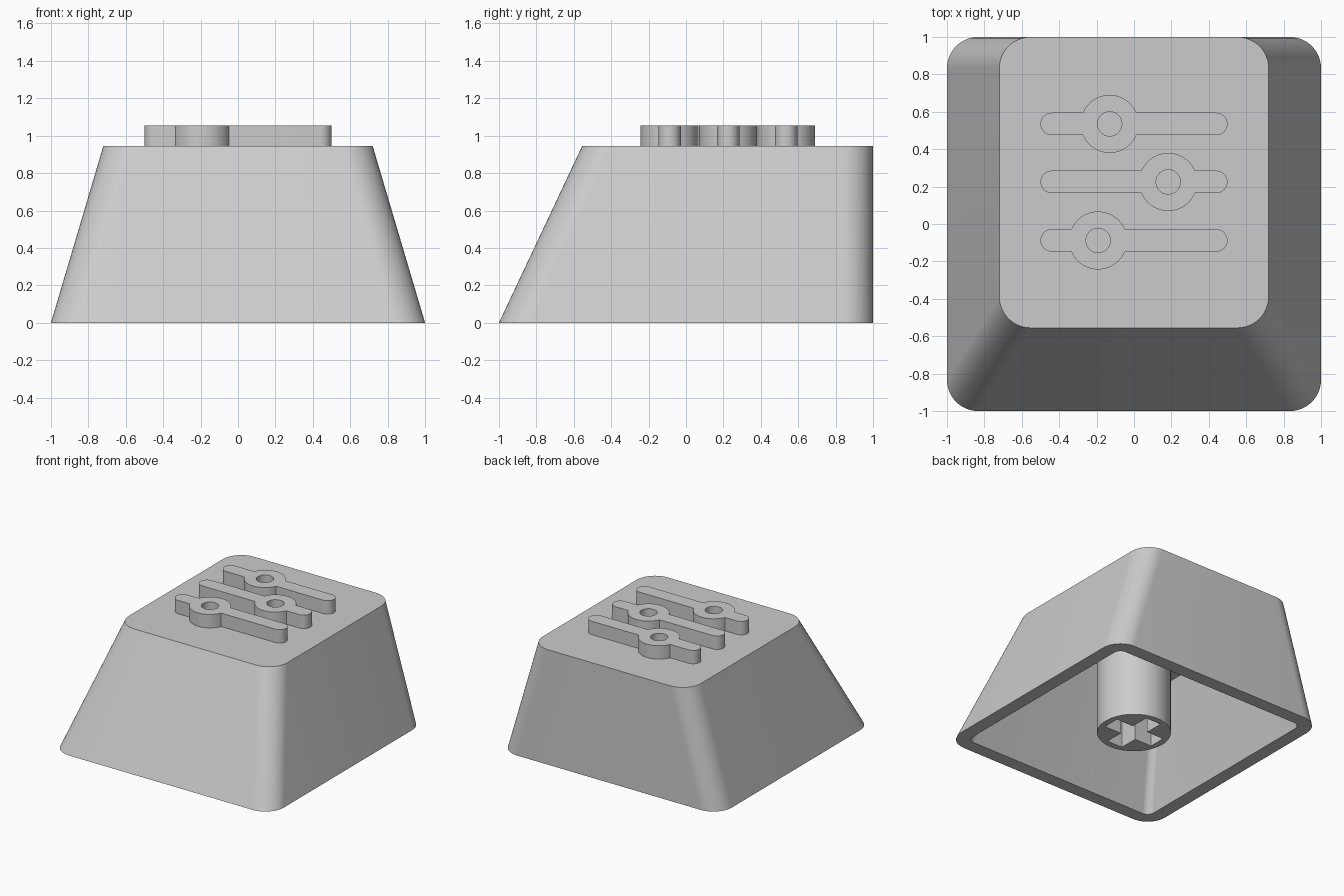
import bpy, bmesh
from math import sin, cos, pi, asin

cube = bpy.data.objects.get("Cube")
if cube:
    bpy.data.objects.remove(cube, do_unlink=True)

# Single plastic colour
plastic = bpy.data.materials.new("grey_plastic")
plastic.use_nodes = True
grey = (0.6, 0.6, 0.6, 1)
plastic.diffuse_color = grey
plastic.node_tree.nodes["Principled BSDF"].inputs["Base Color"].default_value = grey


def arc(cx, cy, r, a0, a1, steps):
    return [(cx + r * cos(a0 + (a1 - a0) * i / steps),
             cy + r * sin(a0 + (a1 - a0) * i / steps)) for i in range(steps + 1)]


def circle(cx, cy, r, steps=64):
    return arc(cx, cy, r, 0, 2 * pi, steps)[:-1]


def rounded_rect(half_x, y0, y1, r, z):
    """Closed loop of points, the same count for every size."""
    corners = [(half_x - r, y1 - r), (r - half_x, y1 - r),
               (r - half_x, y0 + r), (half_x - r, y0 + r)]
    return [(x, y, z) for i, (cx, cy) in enumerate(corners)
            for x, y in arc(cx, cy, r, i * pi / 2, (i + 1) * pi / 2, 12)]


def finish(obj):
    bpy.ops.object.select_all(action='DESELECT')
    obj.select_set(True)
    bpy.context.view_layer.objects.active = obj
    if obj.type == 'CURVE':
        bpy.ops.object.convert(target='MESH')
    obj = bpy.context.view_layer.objects.active
    bm = bmesh.new()
    bm.from_mesh(obj.data)
    bmesh.ops.remove_doubles(bm, verts=bm.verts, dist=0.0001)
    bmesh.ops.recalc_face_normals(bm, faces=bm.faces)
    bm.to_mesh(obj.data)
    bm.free()
    obj.data.materials.clear()
    obj.data.materials.append(plastic)
    bpy.ops.object.shade_smooth_by_angle(angle=pi / 6)


def loft(name, loops):
    """Skin consecutive loops and cap both ends."""
    bm = bmesh.new()
    rings = [[bm.verts.new(p) for p in loop] for loop in loops]
    for a, b in zip(rings, rings[1:]):
        for i in range(len(a)):
            j = (i + 1) % len(a)
            bm.faces.new((a[i], a[j], b[j], b[i]))
    bm.faces.new(rings[0])
    bm.faces.new(rings[-1])
    mesh = bpy.data.meshes.new(name)
    bm.to_mesh(mesh)
    bm.free()
    obj = bpy.data.objects.new(name, mesh)
    bpy.context.collection.objects.link(obj)
    finish(obj)


def extrude_outline(name, outlines, z0, z1):
    """Solid from flat outlines; inner outlines become holes."""
    curve = bpy.data.curves.new(name, 'CURVE')
    curve.dimensions = '2D'
    curve.fill_mode = 'BOTH'
    curve.extrude = (z1 - z0) / 2
    for pts in outlines:
        spline = curve.splines.new('POLY')
        spline.points.add(len(pts) - 1)
        for p, (x, y) in zip(spline.points, pts):
            p.co = (x, y, 0, 1)
        spline.use_cyclic_u = True
    obj = bpy.data.objects.new(name, curve)
    obj.location.z = (z0 + z1) / 2
    bpy.context.collection.objects.link(obj)
    finish(obj)


# Hollow cap: cavity ceiling, cavity mouth, outer foot, outer top
TOP = 0.945
loft("key_shell", [
    rounded_rect(0.64, -0.49, 0.89, 0.06, 0.835),
    rounded_rect(0.89, -0.89, 0.89, 0.06, 0),
    rounded_rect(1, -1, 1, 0.167, 0),
    rounded_rect(0.72, -0.555, 1, 0.167, TOP)])

# Stem with a cross-shaped socket, closed part way up
L, W = 0.226, 0.07
cross = [(L, W), (W, W), (W, L)]
cross += [(-x, y) for x, y in reversed(cross)]
cross += [(-x, -y) for x, y in cross]
extrude_outline("stem", [circle(0, 0, 0.278), cross], 0, 0.84)
extrude_outline("socket_end", [circle(0, 0, 0.25)], 0.45, 0.84)

# Raised sliders: rounded bar with a ring-shaped knob
HALF, KNOB = 0.06, 0.155
spread = asin(HALF / KNOB)
for place, kx, y in (("back", -0.13, 0.535), ("middle", 0.183, 0.225), ("front", -0.192, -0.088)):
    outline = (arc(0.5 - HALF, y, HALF, -pi / 2, pi / 2, 16)
               + arc(kx, y, KNOB, spread, pi - spread, 24)
               + arc(HALF - 0.5, y, HALF, pi / 2, 3 * pi / 2, 16)
               + arc(kx, y, KNOB, pi + spread, 2 * pi - spread, 24))
    extrude_outline(place + "_slider", [outline, circle(kx, y, 0.065, 40)], TOP - 0.005, 1.055)
